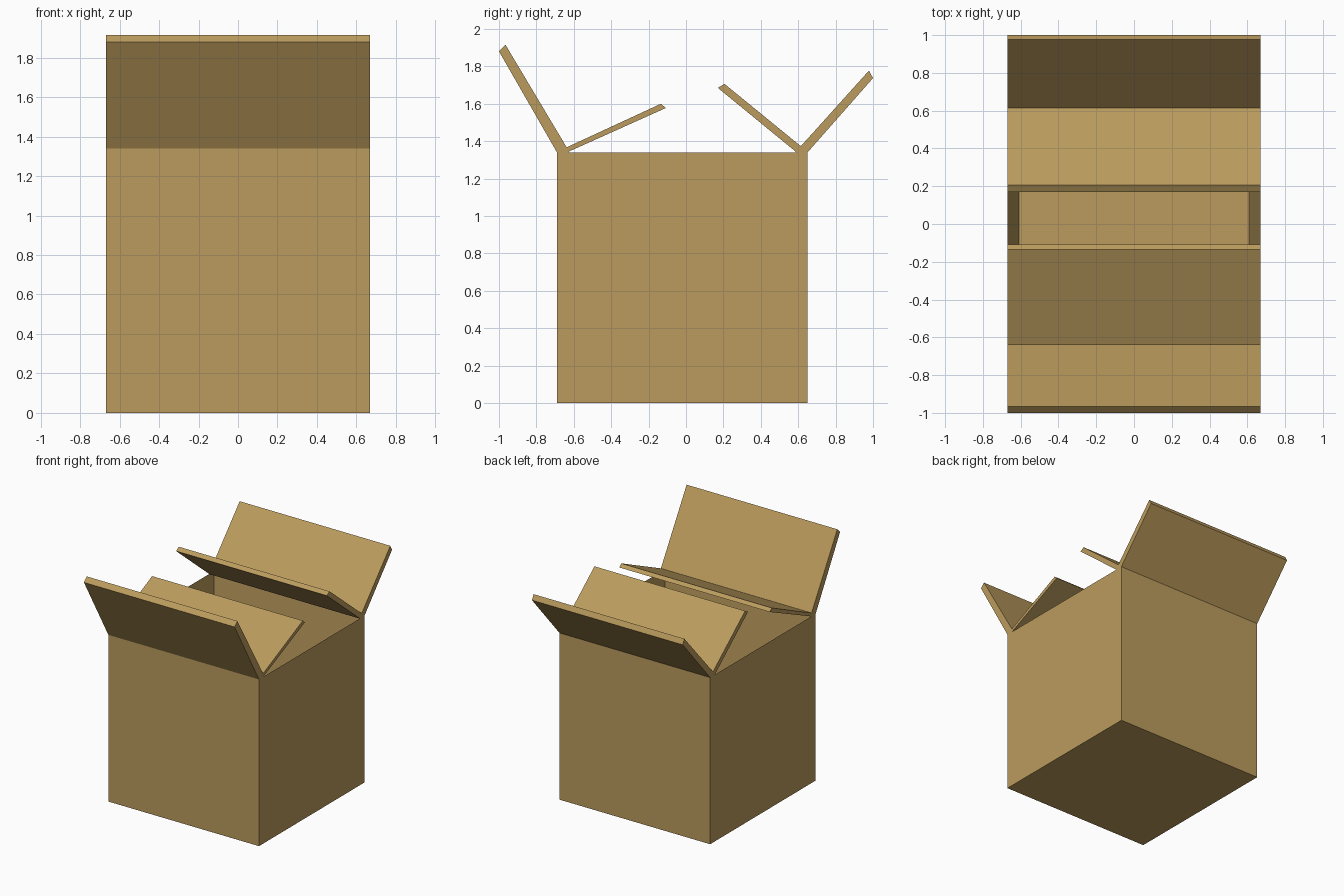
import bpy, bmesh

if "Cube" in bpy.data.objects:
    bpy.data.objects.remove(bpy.data.objects["Cube"])

HALF_W = 0.67            # half width in x
Y0, Y1 = -0.69, 0.65     # front and back of the carton
H, T = 1.34, 0.06        # height and board thickness

card = bpy.data.materials.new("cardboard")
card.diffuse_color = (0.50, 0.33, 0.11, 1)
card.use_nodes = True
card.node_tree.nodes["Principled BSDF"].inputs["Base Color"].default_value = card.diffuse_color


def finish(bm, name):
    bmesh.ops.recalc_face_normals(bm, faces=bm.faces)
    mesh = bpy.data.meshes.new(name)
    bm.to_mesh(mesh)
    bm.free()
    mesh.materials.append(card)
    obj = bpy.data.objects.new(name, mesh)
    bpy.context.collection.objects.link(obj)
    return obj


def extrude_profile(name, profile):
    """Extrude a (y, z) outline across the full width of the box."""
    bm = bmesh.new()
    face = bm.faces.new([bm.verts.new((-HALF_W, y, z)) for y, z in profile])
    ext = bmesh.ops.extrude_face_region(bm, geom=[face])
    verts = [v for v in ext["geom"] if isinstance(v, bmesh.types.BMVert)]
    bmesh.ops.translate(bm, verts=verts, vec=(2 * HALF_W, 0, 0))
    return finish(bm, name)


# Carton body: a block with its top inset and pushed down to leave walls
bm = bmesh.new()
bmesh.ops.create_cube(bm, size=1)
bmesh.ops.scale(bm, verts=bm.verts, vec=(2 * HALF_W, Y1 - Y0, H))
bmesh.ops.translate(bm, verts=bm.verts, vec=(0, (Y0 + Y1) / 2, H / 2))
bm.faces.ensure_lookup_table()
top = max(bm.faces, key=lambda f: f.calc_center_median().z)
bmesh.ops.inset_region(bm, faces=[top], thickness=T, use_even_offset=True)
bmesh.ops.translate(bm, verts=top.verts, vec=(0, 0, T - H))
finish(bm, "carton_body")

# Front flaps: outer flap leaning out, thin inner flap leaning in
extrude_profile("front_flaps", [
    (Y0, H), (-1.0, 1.88), (-0.965, 1.915), (-0.638, 1.367),
    (-0.134, 1.60), (-0.108, 1.577), (-0.625, 1.345), (Y0 + T, H)])

# Back flaps
extrude_profile("back_flaps", [
    (Y1, H), (1.0, 1.737), (0.978, 1.777), (0.614, 1.373),
    (0.206, 1.706), (0.17, 1.685), (0.585, 1.345), (Y1 - T, H)])
